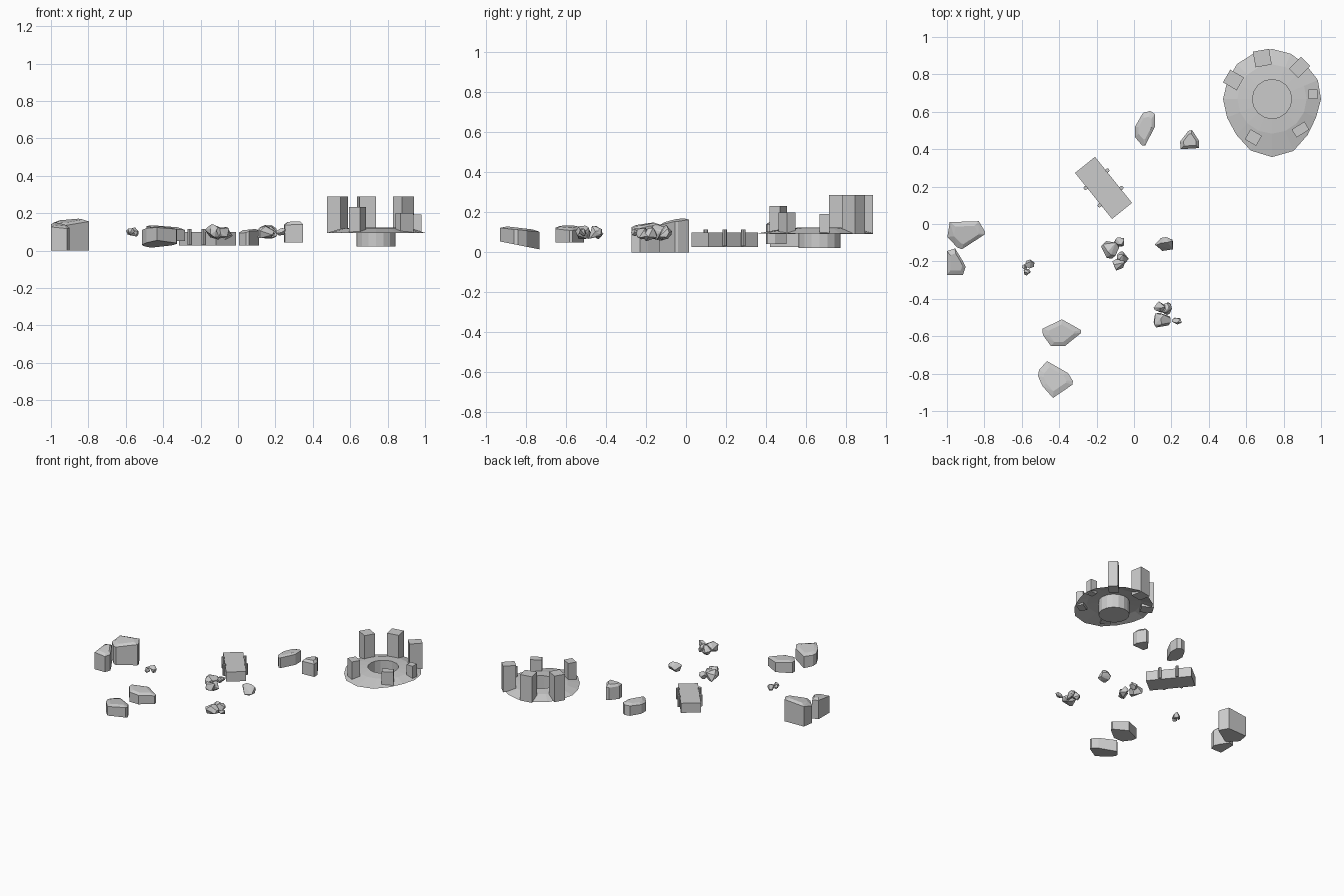
import bpy, bmesh, math, random
from mathutils import Vector, Matrix

if "Cube" in bpy.data.objects:
    bpy.data.objects.remove(bpy.data.objects["Cube"])

random.seed(4)


def finish(name, bm):
    bmesh.ops.recalc_face_normals(bm, faces=bm.faces[:])
    me = bpy.data.meshes.new(name)
    bm.to_mesh(me)
    bm.free()
    ob = bpy.data.objects.new(name, me)
    bpy.context.collection.objects.link(ob)
    return ob


def hull(name, pts):
    bm = bmesh.new()
    for p in pts:
        bm.verts.new(p)
    res = bmesh.ops.convex_hull(bm, input=bm.verts[:])
    junk = {v for v in res["geom_interior"] if isinstance(v, bmesh.types.BMVert)}
    bmesh.ops.delete(bm, geom=list(junk), context='VERTS')
    bmesh.ops.dissolve_limit(bm, angle_limit=0.02, verts=bm.verts[:], edges=bm.edges[:])
    return finish(name, bm)


def boulder(name, outline, low, high, low_tilt=(0, 0), high_tilt=(0, 0), drop=0.02):
    """Upright rock: tilted underside, tilted top with a sloping shoulder."""
    c = sum((Vector(p) for p in outline), Vector((0, 0))) / len(outline)
    pts = []
    for p in outline:
        d = Vector(p) - c
        top = high + d.dot(Vector(high_tilt))
        pts.append((*p, low + d.dot(Vector(low_tilt))))
        pts.append((*p, top - drop * random.uniform(0.5, 1)))
        q = d * 0.65
        pts.append((*(c + q), high + q.dot(Vector(high_tilt))))
    return hull(name, pts)


def pebble(name, x, y, z, sx, sy, sz):
    """Small faceted stone fitted to the given half sizes."""
    dirs = [Vector([random.gauss(0, 1) for _ in range(3)]).normalized() for _ in range(16)]
    half = (sx, sy, sz)
    lo = [min(d[i] for d in dirs) for i in range(3)]
    hi = [max(d[i] for d in dirs) for i in range(3)]
    pts = [[(x, y, z)[i] + half[i] * (2 * (d[i] - lo[i]) / (hi[i] - lo[i]) - 1)
            for i in range(3)] for d in dirs]
    return hull(name, pts)


def block(name, x, y, z0, z1, sx, sy, angle):
    bm = bmesh.new()
    m = (Matrix.Translation((x, y, (z0 + z1) / 2))
         @ Matrix.Rotation(math.radians(angle), 4, 'Z')
         @ Matrix.Diagonal((sx, sy, z1 - z0, 1)))
    bmesh.ops.create_cube(bm, size=1, matrix=m)
    return finish(name, bm)


# Mound with a round pit in the middle
CX, CY = 0.738, 0.668
radii = [0.262, 0.265, 0.258, 0.262, 0.268, 0.262, 0.265, 0.258,
         0.262, 0.26, 0.27, 0.298, 0.31, 0.3, 0.27, 0.255]
N = len(radii)
bm = bmesh.new()


def ring(rs, z):
    return [bm.verts.new((CX + r * math.cos(i * math.tau / N),
                          CY + r * math.sin(i * math.tau / N), z))
            for i, r in enumerate(rs)]


rings = [ring(radii, 0.095), ring([0.185] * N, 0.118), ring([0.105] * N, 0.124),
         ring([0.105] * N, 0.022)]
for a, b in zip(rings, rings[1:]):
    for i in range(N):
        j = (i + 1) % N
        bm.faces.new((a[i], a[j], b[j], b[i]))
bm.faces.new(rings[-1])
mound = finish("pit_mound", bm)

# Standing stones: x, y, top, width, depth, angle
stones = [(0.686, 0.887, 0.288, 0.088, 0.085, 10),
          (0.885, 0.838, 0.288, 0.07, 0.09, -45),
          (0.532, 0.77, 0.288, 0.085, 0.078, -30),
          (0.957, 0.693, 0.192, 0.05, 0.05, 0),
          (0.89, 0.505, 0.2, 0.08, 0.05, 32),
          (0.638, 0.462, 0.232, 0.07, 0.062, -30)]
for i, (x, y, top, w, d, a) in enumerate(stones):
    block(f"standing_stone_{i + 1}", x, y, 0.093, top, w, d, a)

# Plank deck with four posts along its long sides
DX, DY, DA = -0.163, 0.193, -51.2
block("deck", DX, DY, 0.028, 0.1, 0.316, 0.137, DA)
rot = Matrix.Rotation(math.radians(DA), 2)
for sx in (-1, 1):
    for sy in (-1, 1):
        p = rot @ Vector((sx * 0.06, sy * 0.075))
        bm = bmesh.new()
        bmesh.ops.create_cone(bm, cap_ends=True, segments=8, radius1=0.011, radius2=0.011,
                              depth=0.083,
                              matrix=Matrix.Translation((DX + p.x, DY + p.y, 0.0725)))
        finish("deck_post", bm)

# Boulders
boulder("boulder_west_large", [(-.985, .01), (-.83, .015), (-.797, -.04), (-.797, -.055),
                               (-.92, -.135), (-.945, -.125), (-.998, -.07)],
        0.0, 0.16, high_tilt=(0.08, 0.15), drop=0.022)
boulder("boulder_west_small", [(-1, -.145), (-.957, -.13), (-.92, -.19), (-.9, -.23),
                               (-.915, -.272), (-1, -.272)],
        0.0, 0.14, high_tilt=(-0.1, 0.15), drop=0.015)
boulder("boulder_south_upper", [(-.49, -.56), (-.385, -.51), (-.283, -.567), (-.283, -.583),
                                (-.37, -.653), (-.444, -.653), (-.487, -.594)],
        0.05, 0.13, high_tilt=(-0.08, 0), drop=0.012)
boulder("boulder_south_lower", [(-.465, -.733), (-.353, -.797), (-.326, -.84), (-.33, -.86),
                                (-.433, -.93), (-.49, -.866), (-.513, -.813), (-.508, -.78)],
        0.034, 0.122, low_tilt=(0, -0.2), high_tilt=(0, -0.12), drop=0.012)
boulder("boulder_north_long", [(.086, .604), (.112, .588), (.112, .52), (.06, .42),
                               (.043, .42), (.005, .465), (.005, .52), (.048, .594)],
        0.027, 0.112, high_tilt=(0.1, 0), drop=0.015)
boulder("boulder_north_small", [(.29, .497), (.31, .503), (.348, .444), (.348, .406),
                                (.25, .4), (.246, .44)],
        0.043, 0.155, high_tilt=(0.05, 0), drop=0.02)

# Scattered pebbles: centre x, y, z and half sizes
pebbles = [(-.557, -.214, .1, .025, .024, .024), (-.585, -.23, .1, .014, .015, .016),
           (-.572, -.257, .1, .018, .018, .018),
           (-.128, -.138, .1, .048, .047, .042), (-.08, -.096, .1, .027, .025, .026),
           (-.06, -.178, .09, .032, .032, .034), (-.082, -.217, .095, .034, .032, .03),
           (.16, -.107, .1, .048, .037, .036),
           (.138, -.443, .1, .033, .03, .034), (.176, -.453, .1, .027, .034, .032),
           (.15, -.515, .1, .045, .038, .034), (.229, -.519, .1, .027, .018, .02)]
for i, p in enumerate(pebbles):
    pebble(f"pebble_{i + 1}", *p)
